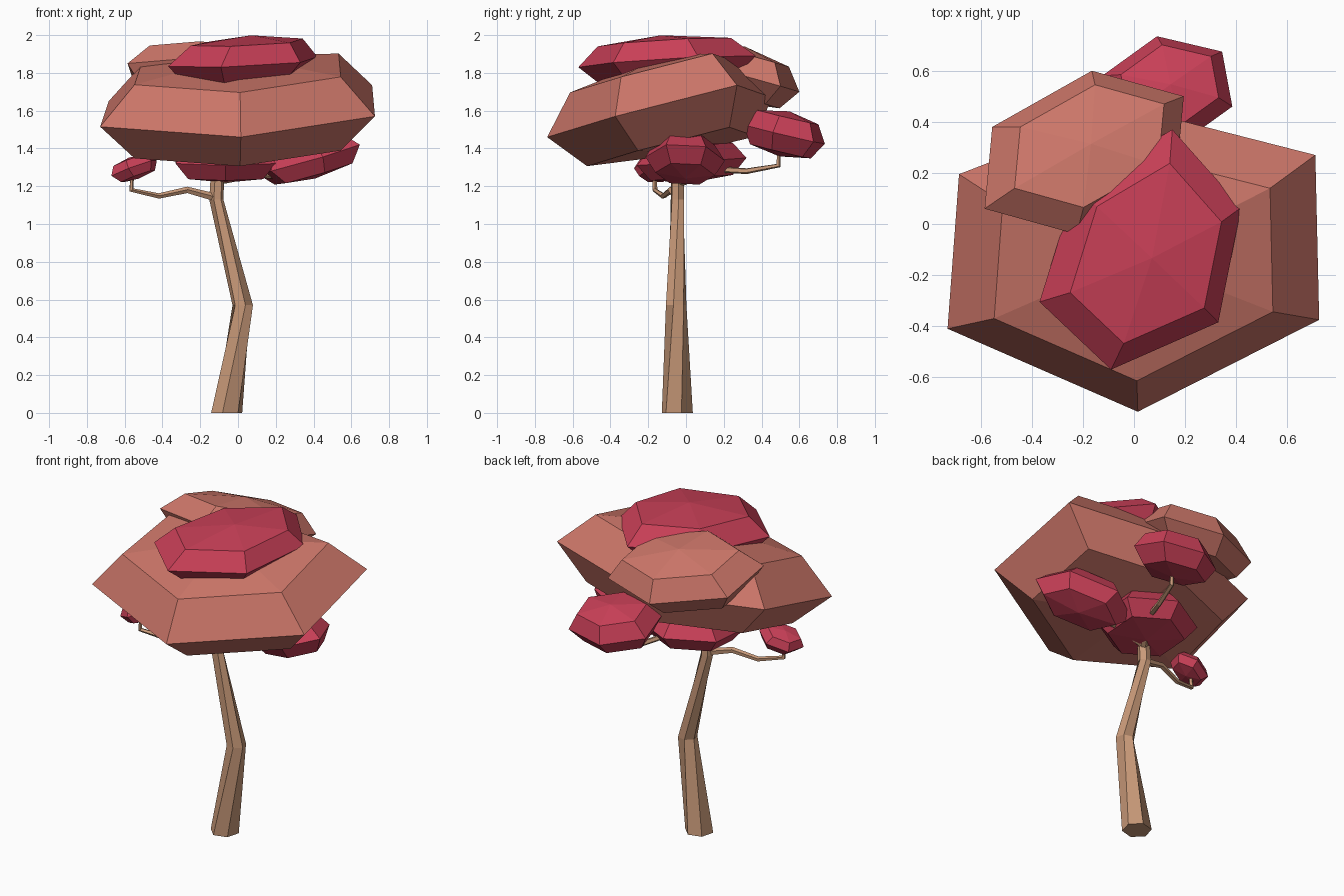
import bpy, bmesh, math
from mathutils import Vector, Quaternion

if "Cube" in bpy.data.objects:
    bpy.data.objects.remove(bpy.data.objects["Cube"])


def material(name, rgb):
    m = bpy.data.materials.new(name)
    m.diffuse_color = (*rgb, 1)
    m.use_nodes = True
    m.node_tree.nodes["Principled BSDF"].inputs["Base Color"].default_value = m.diffuse_color
    return m


WOOD = material("wood", (0.58, 0.32, 0.19))
CORAL = material("coral_leaves", (0.60, 0.18, 0.14))
RED = material("red_leaves", (0.58, 0.05, 0.095))


def finish(name, bm, mat):
    bmesh.ops.recalc_face_normals(bm, faces=bm.faces)
    me = bpy.data.meshes.new(name)
    bm.to_mesh(me)
    bm.free()
    me.materials.append(mat)
    ob = bpy.data.objects.new(name, me)
    bpy.context.collection.objects.link(ob)


def skin(bm, rings):
    for lo, hi in zip(rings, rings[1:]):
        n = len(lo)
        for i in range(n):
            j = (i + 1) % n
            bm.faces.new((lo[i], lo[j], hi[j], hi[i]))


def leaf_clump(name, centre, a, b, h, mat, nudge={}):
    """Tilted six-sided clump: a and b are neighbouring rim corners, h the ring height,
    nudge shifts single rim corners for an irregular outline."""
    c, a, b, h = map(Vector, (centre, a, b, h))
    rim = [a, b, b - a, -a, -b, a - b]
    for i, offset in nudge.items():
        rim[i] = rim[i] + Vector(offset)
    bm = bmesh.new()
    rings = [[bm.verts.new(c + v * s + h * k) for v in rim]
             for s, k in ((0.75, -1), (1, 0), (0.75, 1))]
    skin(bm, rings)
    for ring, k in ((rings[0], -1.3), (rings[2], 1.35)):
        pole = bm.verts.new(c + h * k)
        for i in range(6):
            bm.faces.new((ring[i], ring[(i + 1) % 6], pole))
    finish(name, bm, mat)


def limb(name, path, radii, sides, turns=None):
    """Faceted tube along a path; turns (degrees) keeps rings level and twists them."""
    pts = [Vector(p) for p in path]
    bm = bmesh.new()
    rings = []
    q = Quaternion()
    d = Vector((0, 0, 1))
    for i, (p, r) in enumerate(zip(pts, radii)):
        if turns:
            q = Quaternion((0, 0, 1), math.radians(turns[i]))
        else:
            t = Vector((0, 0, 0))
            if i > 0:
                t += (p - pts[i - 1]).normalized()
            if i < len(pts) - 1:
                t += (pts[i + 1] - p).normalized()
            t.normalize()
            q = d.rotation_difference(t) @ q
            d = t
        ang = [2 * math.pi * k / sides for k in range(sides)]
        rings.append([bm.verts.new(p + q @ Vector((r * math.cos(t), r * math.sin(t), 0)))
                      for t in ang])
    skin(bm, rings)
    bm.faces.new(rings[0])
    bm.faces.new(rings[-1])
    finish(name, bm, WOOD)


# Trunk with two bends and a slight twist
limb("trunk", [(-.06, -.046, 0), (.025, -.052, .57), (-.115, -.045, 1.13), (-.105, -.045, 1.32)],
     [.085, .056, .038, .036], 6, turns=(15, 45, 70, 70))

# Branches carrying the small clumps
limb("left_branch", [(-.12, -.05, 1.14), (-.27, -.08, 1.18), (-.42, -.12, 1.148),
                     (-.565, -.165, 1.18), (-.56, -.165, 1.27)],
     [.022, .018, .015, .014, .01], 5)
limb("back_branch", [(-.1, -.03, 1.22), (.02, .16, 1.29), (.08, .32, 1.28),
                     (.13, .49, 1.31), (.13, .49, 1.42)],
     [.022, .018, .016, .014, .01], 5)
limb("right_branch", [(-.1, -.04, 1.23), (.1, -.01, 1.265), (.22, 0, 1.25), (.35, 0, 1.32)],
     [.022, .018, .015, .01], 5)

# Large canopy
leaf_clump("main_canopy", (0, -.07, 1.625), (.725, -.305, -.055), (.71, .34, .11),
           (0, -.045, .195), CORAL,
           {2: (0, -.12, -.12), 3: (.04, -.04, -.03), 4: (-.02, 0, 0), 5: (0, -.02, 0)})
leaf_clump("back_canopy", (-.195, .28, 1.79), (-.03, -.32, .09), (.36, -.1, .03),
           (.02, .025, .11), CORAL)
leaf_clump("top_canopy", (.05, -.12, 1.86), (-.14, -.45, -.03), (.28, -.265, -.005),
           (.015, -.01, .103), RED, {2: (-.05, 0, 0), 3: (-.04, .04, 0)})

# Small clumps under the canopy
leaf_clump("back_clump", (.13, .52, 1.475), (.04, -.215, .05), (.255, -.06, .01),
           (.01, .02, .09), RED)
leaf_clump("right_clump", (.37, -.005, 1.345), (.08, -.21, .01), (.275, -.1, .075),
           (-.03, 0, .08), RED)
leaf_clump("centre_clump", (-.065, .03, 1.33), (0, -.29, -.02), (.265, -.14, -.01),
           (0, 0, .085), RED)
leaf_clump("left_clump", (-.55, -.165, 1.295), (-.03, -.11, 0), (.09, -.06, .04),
           (-.02, 0, .042), RED)
